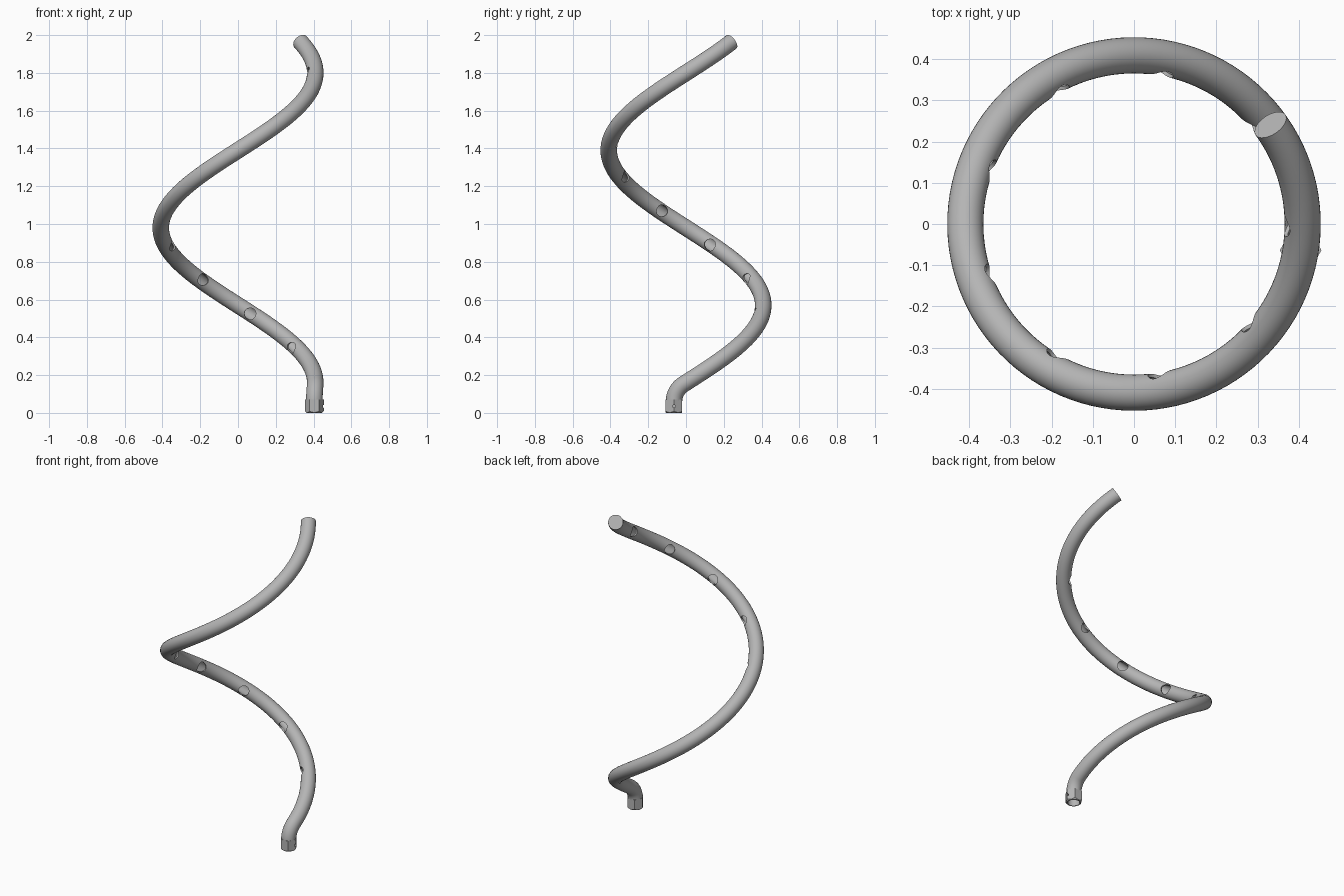
import bpy
import bmesh
from math import sin, cos, tan, atan, pi, radians
from mathutils import Vector, Matrix

cube = bpy.data.objects.get("Cube")
if cube:
    bpy.data.objects.remove(cube, do_unlink=True)

R, TUBE, BORE = 0.409, 0.0438, 0.035      # coil radius, tube radius, bore radius
RISE = 1.64 / (2 * pi)                    # climb per radian
Z0 = 0.16                                 # coil height at angle zero
END = radians(396)
START = -0.064                            # arc position of the upright foot

grey = bpy.data.materials.new("satin grey")
grey.use_nodes = True
grey.diffuse_color = (0.46, 0.46, 0.46, 1)
grey.node_tree.nodes["Principled BSDF"].inputs["Base Color"].default_value = grey.diffuse_color


def make(name, bm):
    bmesh.ops.recalc_face_normals(bm, faces=bm.faces)
    mesh = bpy.data.meshes.new(name)
    bm.to_mesh(mesh)
    bm.free()
    mesh.materials.append(grey)
    ob = bpy.data.objects.new(name, mesh)
    bpy.context.collection.objects.link(ob)
    return ob


def on_coil(arc, z):
    return Vector((R * cos(arc / R), R * sin(arc / R), z))


def path(bottom, end):
    """Upright foot, a bend, then the rising coil."""
    slope = atan(RISE / R)
    turn = pi / 2 - slope
    corner = Z0 + START * RISE / R
    reach = 0.06
    bend = reach / tan(turn / 2)
    pts = [on_coil(START, bottom)]
    for i in range(13):
        a = turn * i / 12
        pts.append(on_coil(START + bend * (1 - cos(a)), corner - reach + bend * sin(a)))
    first = (START + reach * cos(slope)) / R
    for i in range(1, 121):
        a = first + (end - first) * i / 120
        pts.append(on_coil(a * R, Z0 + RISE * a))
    return pts


def sweep(name, pts, radius, sides=32):
    bm = bmesh.new()
    rings = []
    for i, p in enumerate(pts):
        t = (pts[min(i + 1, len(pts) - 1)] - pts[max(i - 1, 0)]).normalized()
        if i == 0:
            t = Vector((0, 0, 1))
        out = Vector((p.x, p.y, 0))
        out = (out - t * out.dot(t)).normalized()
        side = t.cross(out)
        rings.append([bm.verts.new(p + radius * (out * cos(a) + side * sin(a)))
                      for a in (2 * pi * k / sides for k in range(sides))])
    for lo, hi in zip(rings, rings[1:]):
        for k in range(sides):
            n = (k + 1) % sides
            bm.faces.new((lo[k], lo[n], hi[n], hi[k]))
    bm.faces.new(rings[0])
    bm.faces.new(rings[-1])
    return make(name, bm)


def cone(name, matrix, r1, r2, depth, sides=32):
    bm = bmesh.new()
    bmesh.ops.create_cone(bm, cap_ends=True, segments=sides, radius1=r1, radius2=r2,
                          depth=depth, matrix=matrix)
    return make(name, bm)


def cut(target, tool, operation="DIFFERENCE"):
    mod = target.modifiers.new("cut", "BOOLEAN")
    mod.operation, mod.solver, mod.object = operation, "EXACT", tool
    bpy.context.view_layer.update()
    result = target.evaluated_get(bpy.context.evaluated_depsgraph_get())
    mesh = bpy.data.meshes.new_from_object(result)
    target.modifiers.clear()
    target.data = mesh
    bpy.data.objects.remove(tool, do_unlink=True)


def smooth(ob):
    bpy.ops.object.select_all(action="DESELECT")
    ob.select_set(True)
    bpy.context.view_layer.objects.active = ob
    bpy.ops.object.shade_smooth_by_angle(angle=radians(30))


# Hollow coiled tube, closed at its upper end
tube = sweep("coiled_tube", path(0.05, END), TUBE)
cut(tube, sweep("bore_cutter", path(0.0, END - 0.03), BORE))

# Nine round outlets facing the coil axis
for k in range(1, 10):
    a = radians(40 * k)
    outward = Vector((cos(a), sin(a), 0))
    centre = outward * (R - 0.04) + Vector((0, 0, Z0 + RISE * a))
    m = Matrix.Translation(centre) @ outward.to_track_quat("Z", "Y").to_matrix().to_4x4()
    cut(tube, cone("outlet_cutter", m, 0.031, 0.031, 0.07))
smooth(tube)

# Hexagonal foot nut with a turned lower edge, a bore and a small side hole
foot = on_coil(START, 0.035)
place = Matrix.Translation(foot)
nut = cone("foot_nut", place @ Matrix.Rotation(pi / 2, 4, "Z"), 0.0505, 0.0505, 0.07, 6)
low = 0.041
cut(nut, cone("chamfer_cutter", place, low, low + 0.07, 0.07, 48), "INTERSECT")
cut(nut, cone("nut_bore_cutter", place, BORE, BORE, 0.1))
side = Matrix.Translation(foot + Vector((0.04, 0, 0))) @ Matrix.Rotation(pi / 2, 4, "Y")
cut(nut, cone("side_hole_cutter", side, 0.008, 0.008, 0.04, 16))
smooth(nut)
